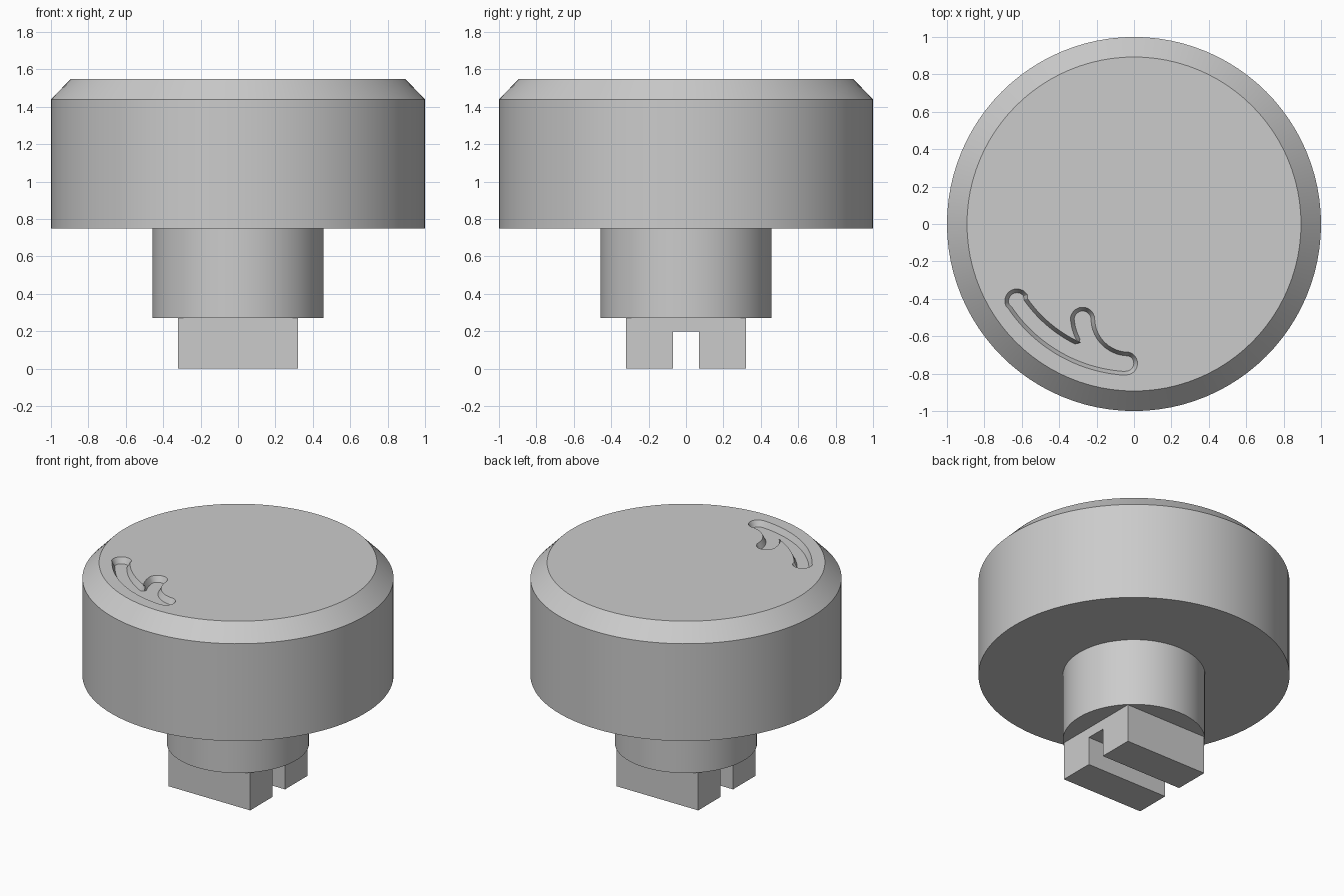
import bpy, bmesh
from math import cos, sin, radians, pi
from mathutils import Vector

if "Cube" in bpy.data.objects:
    bpy.data.objects.remove(bpy.data.objects["Cube"], do_unlink=True)

grey = bpy.data.materials.new("plain_grey")
grey.use_nodes = True
grey.diffuse_color = (0.6, 0.6, 0.6, 1)
grey.node_tree.nodes["Principled BSDF"].inputs["Base Color"].default_value = (0.6, 0.6, 0.6, 1)


def skin(bm, rings):
    """Quads between matching rings of 3D points; returns the vertex loops."""
    loops = [[bm.verts.new(p) for p in ring] for ring in rings]
    n = len(loops[0])
    for low, high in zip(loops, loops[1:]):
        for i in range(n):
            j = (i + 1) % n
            bm.faces.new((low[i], low[j], high[j], high[i]))
    return loops


def finish(bm, name, smooth=False):
    bmesh.ops.recalc_face_normals(bm, faces=bm.faces)
    mesh = bpy.data.meshes.new(name)
    bm.to_mesh(mesh)
    bm.free()
    mesh.materials.append(grey)
    obj = bpy.data.objects.new(name, mesh)
    bpy.context.collection.objects.link(obj)
    if smooth:
        bpy.ops.object.select_all(action="DESELECT")
        obj.select_set(True)
        bpy.context.view_layer.objects.active = obj
        bpy.ops.object.shade_smooth_by_angle(angle=radians(30))


def arc(x, y, r, start, end, steps):
    angles = [radians(start + (end - start) * i / steps) for i in range(steps + 1)]
    return [Vector((x + r * cos(a), y + r * sin(a))) for a in angles]


def circle(r, z, sides=96):
    return [(r * cos(2 * pi * i / sides), r * sin(2 * pi * i / sides), z) for i in range(sides)]


def inset(points, d):
    """Move a counter-clockwise outline inward by d."""
    result = []
    for i, p in enumerate(points):
        a = (p - points[i - 1]).normalized()
        b = (points[(i + 1) % len(points)] - p).normalized()
        na, nb = Vector((-a.y, a.x)), Vector((-b.y, b.x))
        result.append(p + (na + nb) * d / max(1 + na.dot(nb), 0.4))
    return result


# Stem
bm = bmesh.new()
bottom, top = skin(bm, [circle(0.457, 0.27), circle(0.457, 0.75)])
bm.faces.new(bottom)
bm.faces.new(top)
finish(bm, "stem", smooth=True)

# Square foot with a slot running side to side
half, slot, roof, height = 0.32, 0.07, 0.2, 0.27
section = [(-half, 0), (-slot, 0), (-slot, roof), (slot, roof),
           (slot, 0), (half, 0), (half, height), (-half, height)]
bm = bmesh.new()
for end in skin(bm, [[(x, y, z) for y, z in section] for x in (-half, half)]):
    bm.faces.new(end)
finish(bm, "slotted_foot")

# Curved marker outline: outer sweep, right end, hollow, hump, notch, inner sweep, left end
outline = (arc(0, 0, 0.81, 214, 266, 24)
           + arc(-0.043, -0.745, 0.062, -85, 80, 12)
           + arc(-0.03, -0.505, 0.18, 268, 184, 12)
           + arc(-0.275, -0.51, 0.065, 0, 180, 14)
           + arc(-0.06, -0.49, 0.28, 192, 210, 5)
           + arc(0, 0, 0.695, 246, 215, 14)
           + arc(-0.626, -0.412, 0.065, 30, 205, 12))

# Head with a bevelled rim and the marker sunk into its top
crown, depth, slope = 1.55, 0.04, 0.02
bm = bmesh.new()
base, _, rim = skin(bm, [circle(1, 0.75), circle(1, 1.44), circle(0.893, crown)])
bm.faces.new(base)
lip, floor = skin(bm, [[(p.x, p.y, crown) for p in outline],
                       [(p.x, p.y, crown - depth) for p in inset(outline, slope)]])
bm.faces.new(floor)
border = [bm.edges.get((loop[i - 1], loop[i])) for loop in (rim, lip) for i in range(len(loop))]
bmesh.ops.triangle_fill(bm, edges=border, use_beauty=True, normal=(0, 0, 1))
finish(bm, "head", smooth=True)
